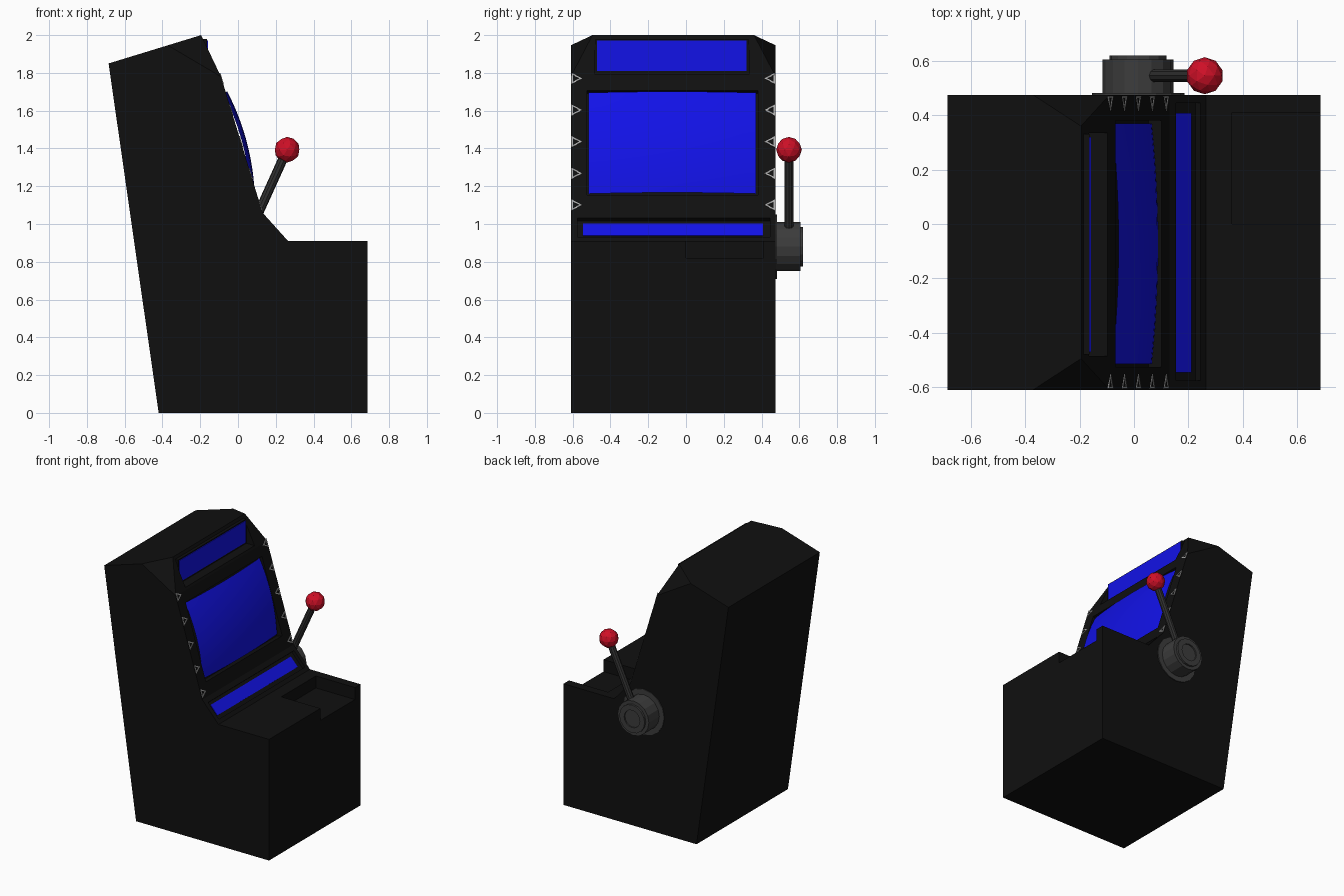
import bpy, bmesh, math
from mathutils import Vector

if "Cube" in bpy.data.objects:
    bpy.data.objects.remove(bpy.data.objects["Cube"])


def material(name, r, g, b):
    m = bpy.data.materials.new(name)
    m.diffuse_color = (r, g, b, 1)
    m.use_nodes = True
    m.node_tree.nodes["Principled BSDF"].inputs["Base Color"].default_value = m.diffuse_color
    return m


BLACK = material("cabinet black", 0.005, 0.005, 0.005)
BLUE = material("screen blue", 0.006, 0.006, 0.8)
RED = material("knob red", 0.62, 0.005, 0.02)
GREY = material("hub grey", 0.045, 0.045, 0.045)
DARK = material("lever grey", 0.03, 0.03, 0.03)
SILVER = material("light trim grey", 0.4, 0.4, 0.4)

Y0, Y1 = -0.61, 0.475          # cabinet sides
YM = (Y0 + Y1) / 2


def finish(name, bm, mat, recalc=True):
    if recalc:
        bmesh.ops.recalc_face_normals(bm, faces=bm.faces)
    me = bpy.data.meshes.new(name)
    bm.to_mesh(me)
    bm.free()
    me.materials.append(mat)
    ob = bpy.data.objects.new(name, me)
    bpy.context.collection.objects.link(ob)
    return ob


def prism_bm(points, y0, y1):
    """Extrude an x-z outline from y0 to y1."""
    bm = bmesh.new()
    f = bm.faces.new([bm.verts.new((x, y0, z)) for x, z in points])
    ext = bmesh.ops.extrude_face_region(bm, geom=[f])["geom"]
    bmesh.ops.translate(bm, vec=(0, y1 - y0, 0),
                        verts=[v for v in ext if isinstance(v, bmesh.types.BMVert)])
    bmesh.ops.recalc_face_normals(bm, faces=bm.faces)
    return bm


def prism(name, points, y0, y1, mat):
    return finish(name, prism_bm(points, y0, y1), mat)


def on_slope(p, q, s, d):
    """Point s along the line p-q, raised d out of the surface."""
    p, q = Vector(p), Vector(q)
    t = (q - p).normalized()
    n = Vector((t.y, -t.x))
    return p + t * s + n * d


def slope_quad(p, q, s0, s1, d0, d1):
    return [on_slope(p, q, s, d) for s, d in ((s0, d0), (s1, d0), (s1, d1), (s0, d1))]


def rect(x0, x1, z0, z1):
    return [(x0, z0), (x1, z0), (x1, z1), (x0, z1)]


# Cabinet body from its side outline
DECK, SILL, BROW, TOP = (0.265, 0.91), (0.13, 1.06), (-0.09, 1.78), (-0.195, 2.0)
bm = prism_bm([(-0.42, 0), (0.685, 0), (0.685, 0.91), DECK, SILL, BROW, TOP,
               (-0.685, 1.85)], Y0, Y1)
# Slanted cuts on the two upper front corners
for y, side in ((Y0, -1), (Y1, 1)):
    a = Vector((-0.37, y, 1.945))
    b = Vector((-0.195, y - side * 0.115, 2.0))
    c = Vector((BROW[0], y, BROW[1]))
    n = (b - a).cross(c - a).normalized()
    if n.z < 0:
        n = -n
    cut = bmesh.ops.bisect_plane(bm, geom=bm.verts[:] + bm.edges[:] + bm.faces[:],
                                 plane_co=a, plane_no=n, dist=1e-4, clear_outer=True)
    edges = [e for e in bm.edges if e.is_boundary]
    bmesh.ops.holes_fill(bm, edges=edges, sides=0)
cabinet = finish("cabinet", bm, BLACK)

# Recesses: sign, screen, control strip and deck tray
recesses = [
    prism("sign_cutter", rect(-0.165, 0.1, 1.795, 1.985), -0.485, 0.335, BLACK),
    prism("screen_cutter", slope_quad(SILL, BROW, 0.098, 0.675, -0.05, 0.1),
          -0.525, 0.38, BLACK),
    prism("strip_cutter", slope_quad(DECK, SILL, 0.03, 0.165, -0.025, 0.05),
          -0.575, 0.445, BLACK),
    prism("tray_cutter", rect(0.36, 0.8, 0.82, 1.0), 0.0, 0.41, BLACK),
]
for cutter in recesses:
    mod = cabinet.modifiers.new("recess", 'BOOLEAN')
    mod.operation, mod.solver, mod.object = 'DIFFERENCE', 'EXACT', cutter
    bpy.context.view_layer.objects.active = cabinet
    bpy.ops.object.modifier_apply(modifier=mod.name)
    bpy.data.objects.remove(cutter)

# Lit sign and control strip
prism("sign_backing", rect(-0.21, -0.163, 1.80, 1.98), -0.48, 0.33, BLACK)
prism("sign_panel", rect(-0.166, -0.158, 1.81, 1.972), -0.47, 0.32, BLUE)
prism("control_strip", slope_quad(DECK, SILL, 0.058, 0.143, -0.028, -0.021),
      -0.545, 0.408, BLUE)

# Bulging screen
bm = bmesh.new()
N = 12
low, high = Vector((0.065, 0, 1.16)), Vector((-0.08, 0, 1.695))
out = Vector((high.z - low.z, 0, low.x - high.x)).normalized()
grid = []
for i in range(N + 1):
    v = 2 * i / N - 1
    row = []
    for j in range(N + 1):
        u = 2 * j / N - 1
        p = low.lerp(high, i / N) + out * (0.024 * (1 - u * u) + 0.03 * (1 - v * v))
        p.y = -0.0725 + 0.4425 * u
        row.append(bm.verts.new(p))
    grid.append(row)
for i in range(N):
    for j in range(N):
        f = bm.faces.new((grid[i][j], grid[i][j + 1], grid[i + 1][j + 1], grid[i + 1][j]))
        f.smooth = True
screen = finish("screen", bm, BLUE, recalc=False)

# Triangular trim frames down both sides of the screen
SLOPE_LEN = (Vector(BROW) - Vector(SILL)).length
for k in range(5):
    s = SLOPE_LEN * ((1.10 + 0.1675 * k) - SILL[1]) / (BROW[1] - SILL[1])
    for side in (-1, 1):
        bm = bmesh.new()
        edge = YM + side * 0.538
        rings = []
        for size, d in ((1.0, -0.002), (1.0, 0.003), (0.58, 0.003), (0.58, -0.002)):
            ring = []
            for a, b in ((-0.019, -0.031), (-0.019, 0.031), (0.036, 0)):
                p = on_slope(SILL, BROW, s + b * size, d)
                ring.append(bm.verts.new((p.x, edge - side * (0.019 + a * size), p.y)))
            rings.append(ring)
        for r in range(3):
            for j in range(3):
                m = (j + 1) % 3
                bm.faces.new((rings[r][j], rings[r][m], rings[r + 1][m], rings[r + 1][j]))
        finish(f"trim_triangle_{'left' if side < 0 else 'right'}_{k + 1}", bm, SILVER)

# Lever hub turned around the y axis
CX, CZ, SEG = 0.015, 0.88, 16
outline = [(0, 0.47), (0.17, 0.47), (0.17, 0.481), (0.13, 0.481), (0.13, 0.605),
           (0.105, 0.605), (0.105, 0.62), (0.065, 0.62), (0.065, 0.61), (0, 0.61)]
bm = bmesh.new()
vs = [bm.verts.new((CX + r, y, CZ)) for r, y in outline]
es = [bm.edges.new(pair) for pair in zip(vs, vs[1:])]
bmesh.ops.spin(bm, geom=vs + es, cent=(CX, 0, CZ), axis=(0, 1, 0),
               angle=2 * math.pi, steps=SEG)
bmesh.ops.remove_doubles(bm, verts=bm.verts, dist=1e-5)
finish("lever_hub", bm, GREY)

# Lever rod and faceted knob
start, end = Vector((0.055, 0.545, 0.94)), Vector((0.26, 0.545, 1.393))
bm = bmesh.new()
bmesh.ops.create_cone(bm, cap_ends=True, segments=10, radius1=0.025, radius2=0.025,
                      depth=(end - start).length)
rod = finish("lever_rod", bm, DARK)
rod.rotation_euler = (end - start).to_track_quat('Z', 'Y').to_euler()
rod.location = (start + end) / 2

bm = bmesh.new()
bmesh.ops.create_icosphere(bm, subdivisions=2, radius=0.068)
finish("lever_knob", bm, RED).location = end
